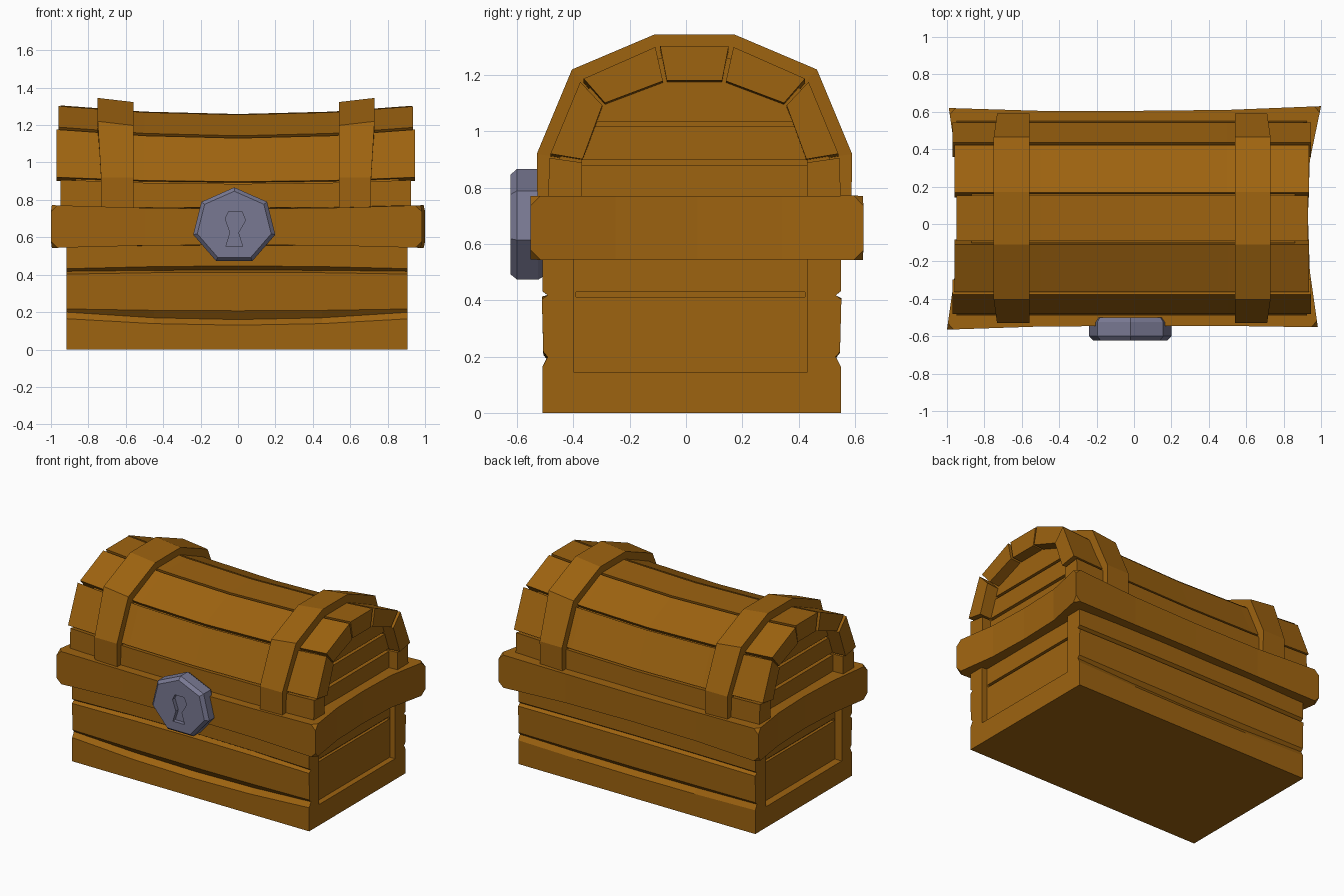
import bpy, bmesh, math

if "Cube" in bpy.data.objects:
    bpy.data.objects.remove(bpy.data.objects["Cube"])


def material(name, rgb):
    m = bpy.data.materials.new(name)
    m.diffuse_color = (*rgb, 1)
    m.use_nodes = True
    m.node_tree.nodes["Principled BSDF"].inputs["Base Color"].default_value = m.diffuse_color
    return m


WOOD = material("brown wood", (0.34, 0.125, 0.005))
METAL = material("blue grey metal", (0.19, 0.19, 0.29))


def loft(name, sections, mat, bevel_corners=0):
    """Skin equal-length closed loops and cap both ends."""
    bm = bmesh.new()
    rows = [[bm.verts.new(p) for p in s] for s in sections]
    n = len(rows[0])
    for a, b in zip(rows, rows[1:]):
        for i in range(n):
            j = (i + 1) % n
            bm.faces.new((a[i], a[j], b[j], b[i]))
    bm.faces.new(rows[0])
    bm.faces.new(rows[-1])
    bmesh.ops.recalc_face_normals(bm, faces=bm.faces)
    if bevel_corners:
        corners = [v for v in bm.verts if abs(v.co.x) > 0.97]
        bmesh.ops.bevel(bm, geom=corners, offset=bevel_corners, segments=1,
                        affect='VERTICES')
    me = bpy.data.meshes.new(name)
    bm.to_mesh(me)
    bm.free()
    me.materials.append(mat)
    ob = bpy.data.objects.new(name, me)
    bpy.context.collection.objects.link(ob)
    return ob


def box(x0, x1, y0, y1, z0, z1):
    return loft("cutter", [[(x, y0, z0), (x, y1, z0), (x, y1, z1), (x, y0, z1)]
                           for x in (x0, x1)], WOOD)


def cut(ob, cutter):
    cutter.hide_render = True
    mod = ob.modifiers.new("cut", 'BOOLEAN')
    mod.operation, mod.solver, mod.object = 'DIFFERENCE', 'EXACT', cutter
    bpy.context.view_layer.objects.active = ob
    bpy.ops.object.modifier_apply(modifier="cut")
    bpy.data.objects.remove(cutter)


def cut_ends(ob, depth, y0, y1, z0, z1):
    for s in (-1, 1):
        cut(ob, box(*sorted((s * depth, s * 1.2)), y0, y1, z0, z1))


# Body: plank fronts with grooves that widen towards the middle
def body_section(x):
    f = 1 - (x / 0.92) ** 2

    def side(f):
        tip = -0.492 + 0.02 * f
        return [(-0.51, 0), (-0.51, 0.165 - 0.035 * f), (tip, 0.2 - 0.04 * f),
                (-0.507, 0.217 - 0.01 * f), (-0.512, 0.403 + 0.01 * f),
                (tip, 0.418 + 0.007 * f), (-0.51, 0.432 + 0.015 * f), (-0.51, 0.65)]
    front = side(f)
    back = [(0.04 - y, z) for y, z in side(0.4 * f)]
    return [(x, y, z) for y, z in front + back[::-1]]


body = loft("chest_body", [body_section(x) for x in (-0.918, -0.45, 0, 0.45, 0.905)], WOOD)
cut_ends(body, 0.865, -0.4, 0.432, 0.145, 0.6)
cut_ends(body, 0.845, -0.39, 0.422, 0.412, 0.43)

# Rim: flared corners, bowed in at the middle of every side
rim_outline = [(-1, -0.565), (-0.5, -0.548), (0, -0.545), (0.5, -0.545), (0.983, -0.552),
               (0.94, -0.25), (0.93, 0.04), (0.94, 0.34),
               (1, 0.63), (0.5, 0.61), (0, 0.605), (-0.5, 0.605), (-0.99, 0.62),
               (-0.95, 0.34), (-0.94, 0.04), (-0.955, -0.25)]


def rim_loop(base, sag):
    return [(x, y, base + sag * max(0, 1 - x * x)) for x, y in rim_outline]


loft("rim", [rim_loop(0.543, 0.017), rim_loop(0.772, -0.02)], WOOD, bevel_corners=0.035)


# Lid: seven sagging planks over a solid core
def mirrored(half):
    return half + [(0.06 - y, z) for y, z in half[::-1]]


OUTER = mirrored([(-0.49, 0.755), (-0.485, 0.912), (-0.372, 1.185), (-0.1, 1.305)])
INNER = mirrored([(-0.37, 0.755), (-0.37, 0.895), (-0.295, 1.1), (-0.075, 1.183)])


def lerp(a, b, t):
    return tuple(p + (q - p) * t for p, q in zip(a, b))


def sagged(x, y, z):
    f = max(0, 1 - (x / 0.95) ** 2)
    return (x, y, z - 0.046 * f * max(0, min(1, (z - 0.77) / 0.35 + 0.08)))


names = ["front_low", "front_middle", "front_upper", "top",
         "back_upper", "back_middle", "back_low"]
ends = [(-0.95, 0.925), (-0.97, 0.945), (-0.96, 0.935), (-0.95, 0.93)]
for i, name in enumerate(names):
    x0, x1 = ends[min(i, 6 - i)]
    t = 0.032
    quad = [lerp(OUTER[i], OUTER[i + 1], t), lerp(OUTER[i], OUTER[i + 1], 1 - t),
            lerp(INNER[i], INNER[i + 1], 1 - t), lerp(INNER[i], INNER[i + 1], t)]
    loft("lid_plank_" + name,
         [[sagged(x, y, z) for y, z in quad] for x in (x0, -0.5, 0, 0.5, x1)], WOOD)

core_profile = [lerp(o, p, 0.3) for o, p in zip(OUTER, INNER)]
core = loft("lid_core", [[sagged(x, y, z) for y, z in core_profile]
                         for x in (-0.87, -0.5, 0, 0.5, 0.86)], WOOD)
cut_ends(core, 0.835, -0.37, 0.43, 0.88, 0.9)
cut_ends(core, 0.835, -0.335, 0.395, 1.018, 1.036)

# Straps: two arched bands standing proud of the planks
S_OUT = mirrored([(-0.528, 0.752), (-0.53, 0.92), (-0.405, 1.22), (-0.11, 1.345)])
S_IN = [lerp(o, p, 0.5) for o, p in zip(OUTER, INNER)]
for name, xa, xb in (("left", -0.75, -0.56), ("right", 0.73, 0.54)):
    sections = []
    for k, (o, p) in enumerate(zip(S_OUT, S_IN)):
        lean = 0.018 if k in (0, 1, 6, 7) else 0
        xo = xa - math.copysign(lean, xa)
        drop = 0.022 if 2 <= k <= 5 else 0
        sections.append([(xo, *o), (xb, o[0], o[1] - drop),
                         (xb, p[0], p[1] - drop), (xo, *p)])
    loft("lid_strap_" + name, sections, WOOD)

# Lock: chamfered seven-sided plate with a keyhole recess
lock = loft("lock", [[(-0.02 + 0.225 * r * math.sin(a), y, 0.66 + 0.207 * r * math.cos(a))
                      for a in (math.tau * i / 7 for i in range(7))]
                     for y, r in ((-0.5, 0.92), (-0.525, 1), (-0.6, 1), (-0.623, 0.9))], METAL)
keyhole = [(-0.068, 0.7), (-0.05, 0.737), (0.022, 0.737), (0.04, 0.69), (0.002, 0.625),
           (0.025, 0.55), (-0.065, 0.55), (-0.042, 0.625)]
cut(lock, loft("keyhole_cutter", [[(x, y, z) for x, z in keyhole] for y in (-0.7, -0.595)], METAL))
